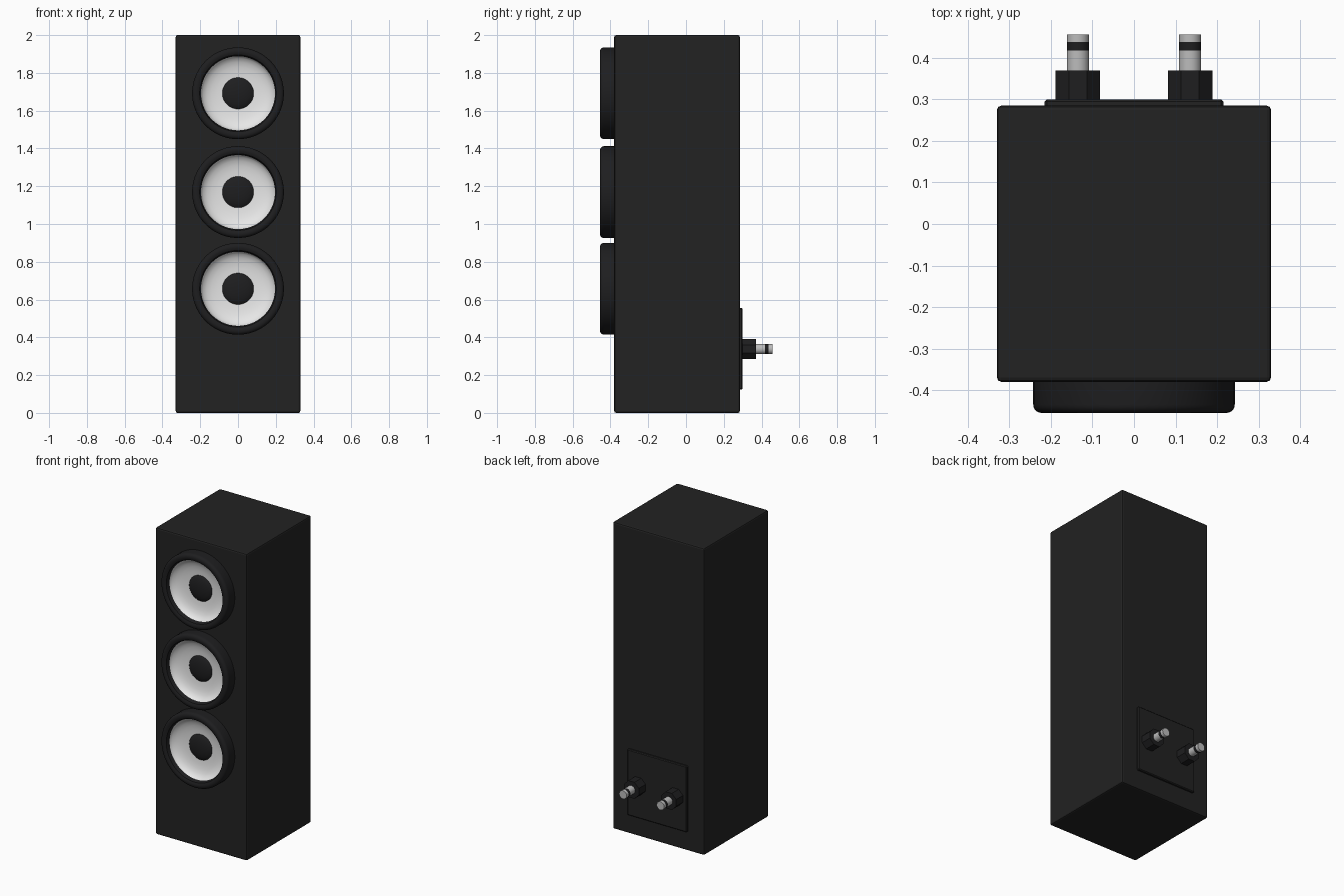
import bpy, bmesh, math

if "Cube" in bpy.data.objects:
    bpy.data.objects.remove(bpy.data.objects["Cube"])


def material(name, value):
    m = bpy.data.materials.new(name)
    m.diffuse_color = (*value, 1)
    m.use_nodes = True
    m.node_tree.nodes["Principled BSDF"].inputs["Base Color"].default_value = m.diffuse_color
    return m


BLACK = material("cabinet black", (0.016, 0.016, 0.016))
RUBBER = material("rubber black", (0.013, 0.013, 0.014))
WHITE = material("cone white", (0.80, 0.80, 0.80))
METAL = material("pin metal", (0.50, 0.50, 0.50))


def box(name, lo, hi, mat, bevel, segments=1):
    bpy.ops.mesh.primitive_cube_add(size=1, location=[(a + b) / 2 for a, b in zip(lo, hi)])
    o = bpy.context.object
    o.name = name
    o.scale = [b - a for a, b in zip(lo, hi)]
    bpy.ops.object.transform_apply(location=False, rotation=False, scale=True)
    o.data.materials.append(mat)
    mod = o.modifiers.new("edge", "BEVEL")
    mod.width, mod.segments = bevel, segments
    return o


def lathe(name, profile, x, z, mats, sides=48, band=None, smooth=True):
    """Spin (radius, y) points around a y-parallel axis; band picks a material per segment."""
    bm = bmesh.new()
    rings = []
    for r, y in profile:
        if r == 0:
            rings.append([bm.verts.new((0, y, 0))])
        else:
            angles = [2 * math.pi * (i + 0.5) / sides for i in range(sides)]
            rings.append([bm.verts.new((r * math.cos(a), y, r * math.sin(a))) for a in angles])
    for k, (a, b) in enumerate(zip(rings, rings[1:])):
        for i in range(sides):
            j = (i + 1) % sides
            if len(a) == 1:
                f = bm.faces.new((a[0], b[j], b[i]))
            elif len(b) == 1:
                f = bm.faces.new((a[i], a[j], b[0]))
            else:
                f = bm.faces.new((a[i], a[j], b[j], b[i]))
            f.material_index = band[k] if band else 0
    bmesh.ops.recalc_face_normals(bm, faces=bm.faces)
    mesh = bpy.data.meshes.new(name)
    bm.to_mesh(mesh)
    bm.free()
    for m in mats:
        mesh.materials.append(m)
    o = bpy.data.objects.new(name, mesh)
    o.location = (x, 0, z)
    bpy.context.collection.objects.link(o)
    if smooth:
        bpy.ops.object.select_all(action="DESELECT")
        o.select_set(True)
        bpy.context.view_layer.objects.active = o
        bpy.ops.object.shade_smooth_by_angle(angle=math.radians(35))
    return o


# Cabinet and rear terminal plate
box("cabinet", (-0.33, -0.38, 0), (0.33, 0.285, 2), BLACK, 0.01, 2)
box("terminal_plate", (-0.215, 0.27, 0.125), (0.215, 0.30, 0.555), BLACK, 0.005)

# Drivers: rounded surround, concave cone and domed dust cap in one closed turning
arc = [math.radians(a) for a in range(0, 91, 18)]
surround = [(0, -0.375), (0.243, -0.375)]
surround += [(0.223 + 0.02 * math.cos(a), -0.435 - 0.02 * math.sin(a)) for a in arc]
surround += [(0.215, -0.455), (0.203, -0.449), (0.198, -0.438)]
cone = [(0.196, -0.425), (0.185, -0.411), (0.165, -0.399), (0.14, -0.391), (0.11, -0.386), (0.083, -0.384)]
cap = [(0.078, -0.388), (0.06, -0.395), (0.035, -0.400), (0, -0.402)]
profile = surround + cone + cap
bands = [0] * len(surround) + [1] * (len(cone) - 1) + [0] * len(cap)
for n, z in enumerate((1.692, 1.169, 0.657)):
    lathe(f"driver_{n + 1}", profile, 0, z, (RUBBER, WHITE), 64, bands)

# Binding posts: faceted collar and metal pin with a dark insulating band
for side, x in (("left", -0.135), ("right", 0.135)):
    c = 0.0535 / math.cos(math.pi / 8)
    lathe(f"{side}_collar", [(0, 0.295), (c, 0.295), (c, 0.37), (0, 0.37)], x, 0.338,
          (RUBBER,), 8, smooth=False)
    r = 0.027
    lathe(f"{side}_pin", [(0, 0.365), (r, 0.365), (r, 0.418), (r, 0.438), (r, 0.457), (0, 0.457)],
          x, 0.338, (METAL, RUBBER), 24, [0, 0, 1, 0, 0])
